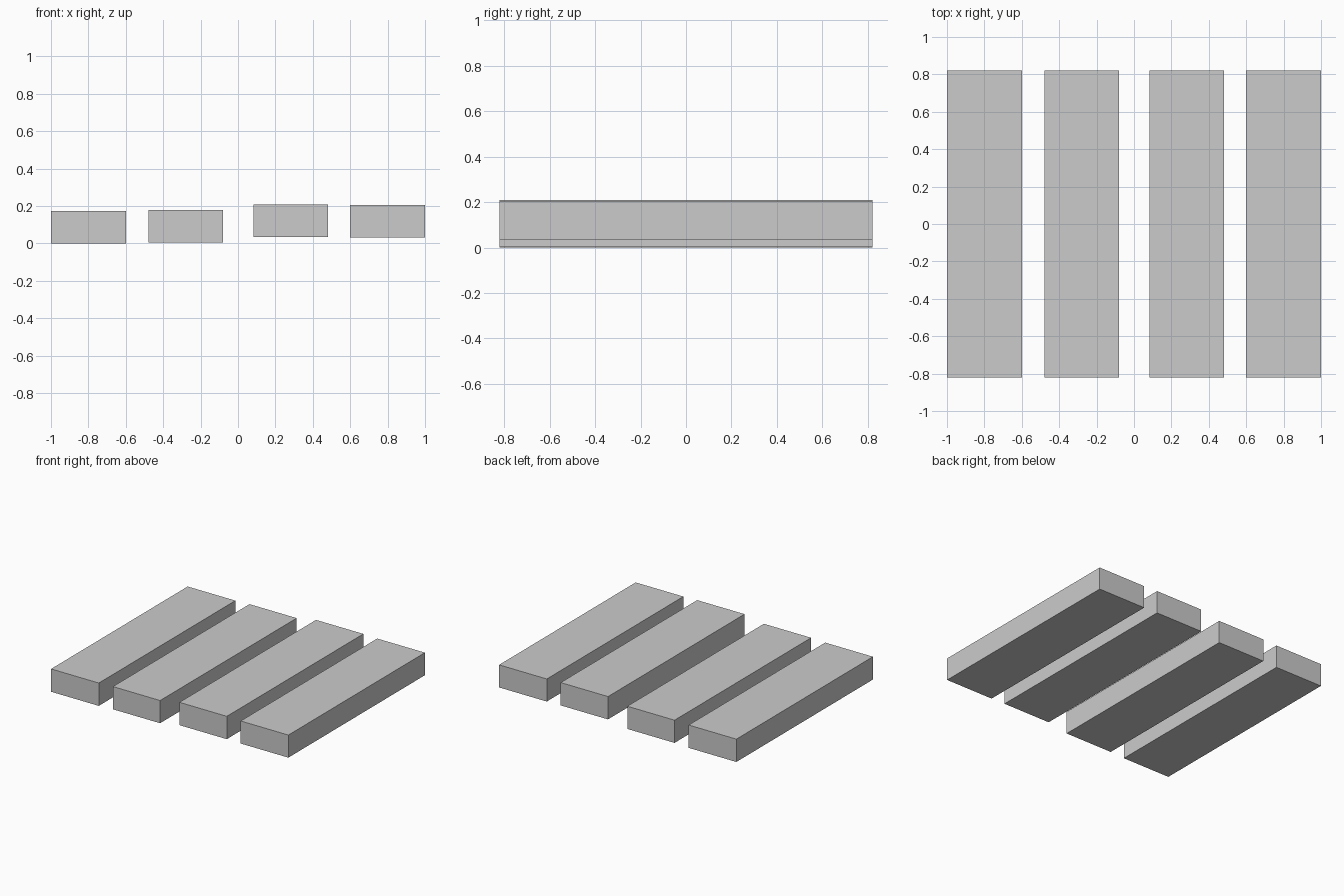
import bpy

if "Cube" in bpy.data.objects:
    bpy.data.objects.remove(bpy.data.objects["Cube"])

# single grey material
grey = bpy.data.materials.new("plain grey")
grey.diffuse_color = (0.6, 0.6, 0.6, 1)
grey.use_nodes = True
grey.node_tree.nodes["Principled BSDF"].inputs["Base Color"].default_value = grey.diffuse_color

HALF_LENGTH = 0.822


def plank(name, x0, x1, z0, z1):
    bpy.ops.mesh.primitive_cube_add(size=1, location=((x0 + x1) / 2, 0, (z0 + z1) / 2))
    ob = bpy.context.object
    ob.name = name
    ob.scale = (x1 - x0, 2 * HALF_LENGTH, z1 - z0)
    bpy.ops.object.transform_apply(location=False, rotation=False, scale=True)
    ob.data.materials.append(grey)


# four parallel planks at slightly different heights
plank("plank_outer_left", -1.0, -0.598, 0.0, 0.174)
plank("plank_inner_left", -0.479, -0.081, 0.006, 0.179)
plank("plank_inner_right", 0.082, 0.481, 0.035, 0.209)
plank("plank_outer_right", 0.598, 1.0, 0.033, 0.205)
